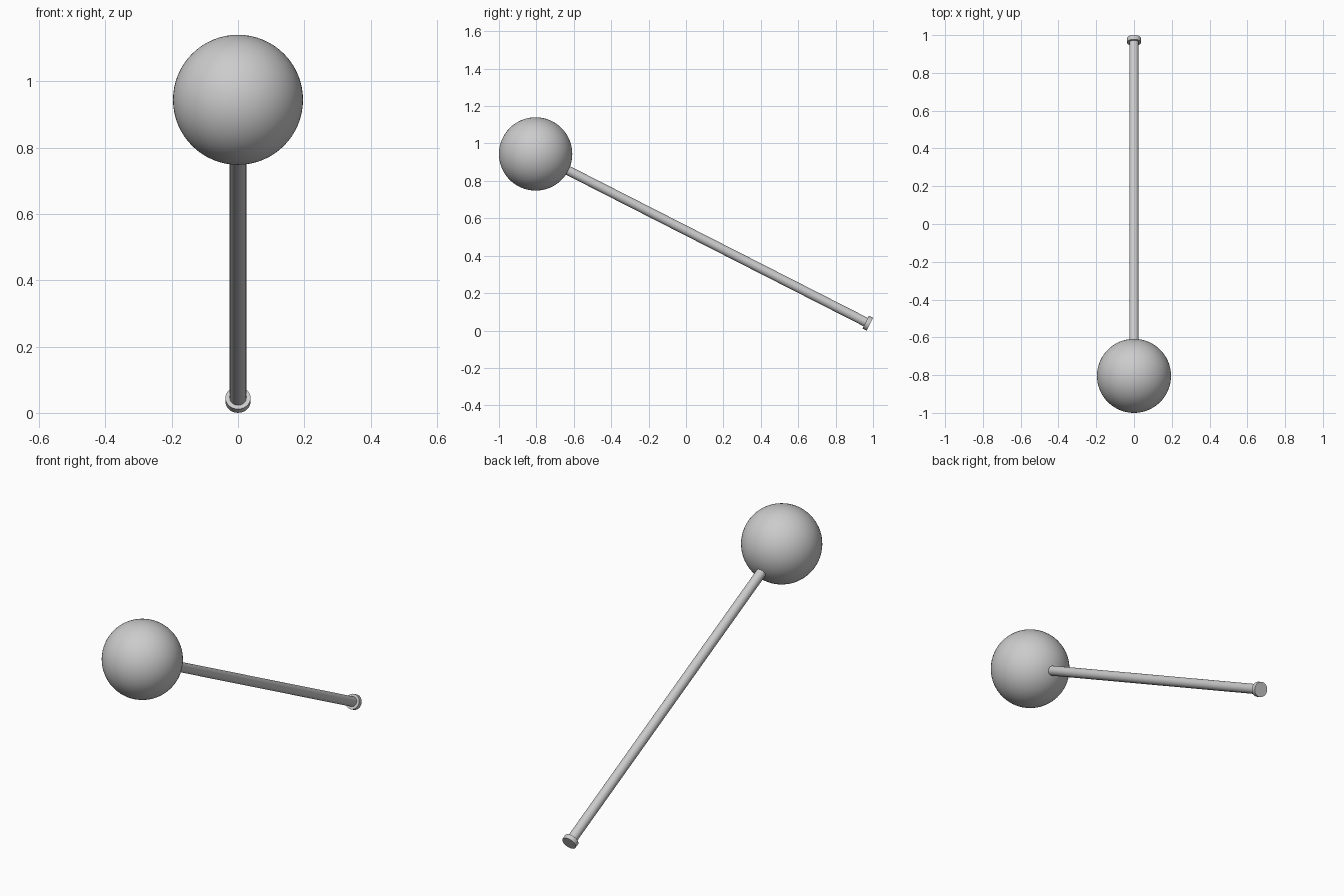
import bpy
import math
from mathutils import Vector

cube = bpy.data.objects.get("Cube")
if cube:
    bpy.data.objects.remove(cube, do_unlink=True)

# Single plain grey material
grey = bpy.data.materials.new("plain grey")
grey.use_nodes = True
GREY = (0.6, 0.6, 0.6, 1)
grey.diffuse_color = GREY
grey.node_tree.nodes["Principled BSDF"].inputs["Base Color"].default_value = GREY

# Main axis runs from the ball centre to the tip of the end cap
BALL = Vector((0, -0.804, 0.944))
TIP = Vector((0, 0.983, 0.034))
AXIS = (TIP - BALL).normalized()
CAP_THICKNESS = 0.025


def finish(name):
    obj = bpy.context.object
    obj.name = name
    obj.data.materials.append(grey)
    bpy.ops.object.shade_smooth_by_angle(angle=math.radians(35))
    return obj


def rod_between(name, start, end, radius):
    span = end - start
    bpy.ops.mesh.primitive_cylinder_add(
        vertices=32, radius=radius, depth=span.length,
        location=(start + end) / 2,
        rotation=span.to_track_quat('Z', 'Y').to_euler())
    return finish(name)


# Round head
bpy.ops.mesh.primitive_uv_sphere_add(
    segments=64, ring_count=32, radius=0.196, location=BALL)
finish("ball_head")

# Slim shaft, set slightly into the ball, and its flared end cap
cap_start = TIP - AXIS * CAP_THICKNESS
rod_between("shaft", BALL + AXIS * 0.17, cap_start + AXIS * 0.005, 0.025)
rod_between("end_cap", cap_start, TIP, 0.038)
